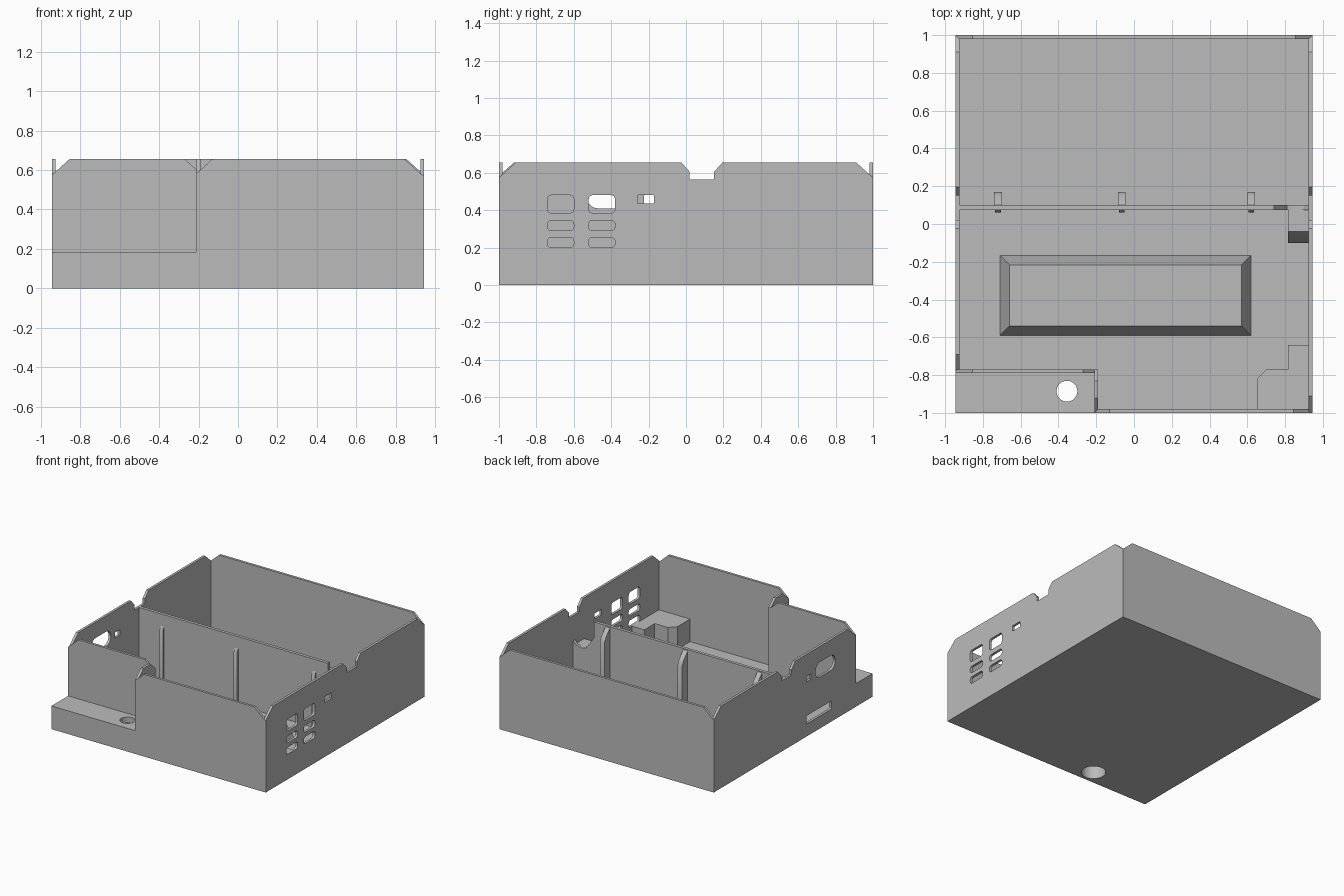
import bpy, bmesh
from math import cos, sin, pi, radians

cube = bpy.data.objects.get("Cube")
if cube:
    bpy.data.objects.remove(cube, do_unlink=True)

grey = bpy.data.materials.new("plain_grey")
grey.use_nodes = True
grey.diffuse_color = (0.5, 0.5, 0.5, 1)
grey.node_tree.nodes["Principled BSDF"].inputs["Base Color"].default_value = (0.5, 0.5, 0.5, 1)

W, D, H, T = 0.945, 1.0, 0.655, 0.02    # half width, half depth, height, wall
STEP_X, STEP_Y, STEP_Z = -0.21, -0.79, 0.185
ROT = {"x": (pi / 2, 0, pi / 2), "y": (pi / 2, 0, 0), "z": (0, 0, 0)}


def finish(name, bm):
    bmesh.ops.remove_doubles(bm, verts=bm.verts, dist=0.0001)
    bmesh.ops.recalc_face_normals(bm, faces=bm.faces)
    mesh = bpy.data.meshes.new(name)
    bm.to_mesh(mesh)
    bm.free()
    mesh.materials.append(grey)
    ob = bpy.data.objects.new(name, mesh)
    bpy.context.collection.objects.link(ob)
    bpy.ops.object.select_all(action="DESELECT")
    ob.select_set(True)
    bpy.context.view_layer.objects.active = ob
    bpy.ops.object.shade_smooth_by_angle(angle=radians(30))
    return ob


def plate(name, axis, lo, hi, outline, holes=()):
    """Flat outline with holes, extruded from lo to hi along an axis."""
    curve = bpy.data.curves.new(name + "_curve", "CURVE")
    curve.dimensions = "2D"
    curve.fill_mode = "BOTH"
    curve.extrude = (hi - lo) / 2
    for loop in [outline, *holes]:
        s = curve.splines.new("POLY")
        s.points.add(len(loop) - 1)
        for p, (u, v) in zip(s.points, loop):
            p.co = (u, v, 0, 1)
        s.use_cyclic_u = True
    tmp = bpy.data.objects.new(name + "_tmp", curve)
    bpy.context.collection.objects.link(tmp)
    tmp.rotation_euler = ROT[axis]
    tmp.location["xyz".index(axis)] = (lo + hi) / 2
    bpy.context.view_layer.update()
    ev = tmp.evaluated_get(bpy.context.evaluated_depsgraph_get())
    mesh = bpy.data.meshes.new_from_object(ev)
    mesh.transform(tmp.matrix_world)
    bm = bmesh.new()
    bm.from_mesh(mesh)
    bpy.data.objects.remove(tmp, do_unlink=True)
    bpy.data.curves.remove(curve)
    bpy.data.meshes.remove(mesh)
    return finish(name, bm)


def slot(u0, u1, v0, v1, r=0.02, n=6):
    """Rounded rectangle."""
    pts = []
    for k, (u, v) in enumerate([(u1 - r, v1 - r), (u0 + r, v1 - r),
                                (u0 + r, v0 + r), (u1 - r, v0 + r)]):
        for i in range(n + 1):
            a = (k + i / n) * pi / 2
            pts.append((u + r * cos(a), v + r * sin(a)))
    return pts


def circle(u, v, r, n=40):
    return [(u + r * cos(2 * pi * i / n), v + r * sin(2 * pi * i / n)) for i in range(n)]


def rect(u0, u1, v0, v1):
    return [(u0, v0), (u1, v0), (u1, v1), (u0, v1)]


def wall(a, b, cut_a=0.09, cut_b=0.09, notch=False):
    """Wall outline with chamfered top ends and an optional cable notch."""
    pts = [(a, 0), (b, 0), (b, H - 0.9 * cut_b), (b - cut_b, H)]
    if notch:
        pts += [(0.195, H), (0.15, 0.605), (0.15, 0.565),
                (0.02, 0.565), (0.02, 0.605), (-0.025, H)]
    return pts + [(a + cut_a, H), (a, H - 0.9 * cut_a)]


# Floor and the solid mounting step with its counterbored screw hole
plate("floor", "z", 0, T, [(-W, STEP_Y), (STEP_X, STEP_Y), (STEP_X, -D), (W, -D), (W, D), (-W, D)])
step = rect(-W, STEP_X, -D, STEP_Y)
plate("step_lower", "z", 0, 0.14, step, [circle(-0.355, -0.885, 0.09)])
plate("step_upper", "z", 0.14, STEP_Z, step, [circle(-0.355, -0.885, 0.055)])

# Outer walls
plate("back_wall", "y", D - T, D, wall(-W, W))
plate("front_wall", "y", -D, -D + T, wall(STEP_X, W, 0.08, 0.1))
plate("step_back_wall", "y", STEP_Y, STEP_Y + T, wall(-W, STEP_X + T, 0.09, 0.08))
plate("step_side_wall", "x", STEP_X, STEP_X + T, wall(-D, STEP_Y + T, 0.08, 0.06))

vents = [slot(y, y + 0.14, z0, z1)
         for y in (-0.74, -0.52)
         for z0, z1 in ((0.385, 0.48), (0.29, 0.345), (0.2, 0.255))]
vents.append(slot(-0.26, -0.17, 0.435, 0.48, 0.004))
plate("vented_wall", "x", W - T, W, wall(-D, D, 0.09, 0.09, True), vents)

ports = [slot(-0.53, -0.28, 0.41, 0.53, 0.059),
         slot(-0.225, -0.165, 0.435, 0.48, 0.004),
         slot(-0.48, -0.165, 0.1, 0.165, 0.008)]
plate("port_wall", "x", -W, -W + T, wall(STEP_Y, D, 0.1, 0.09, True), ports)

# Divider with a cable cutout at one end
plate("divider", "y", 0.075, 0.1,
      [(1 - W - 0.985, 0), (0.93, 0), (0.93, 0.37), (0.9, 0.34), (0.85, 0.33),
       (0.81, 0.34), (0.74, 0.44), (0.74, 0.565), (-0.93, 0.565)])

# Ribs on both sides of the divider
for i, x in enumerate((-0.72, -0.065, 0.62)):
    plate(f"back_rib_{i + 1}", "x", x - 0.02, x + 0.02,
          [(0.09, T), (0.17, T), (0.17, 0.46), (0.15, 0.5), (0.1, 0.555), (0.09, 0.555)])
    plate(f"front_rib_{i + 1}", "x", x - 0.015, x + 0.015,
          [(0.06, T), (0.08, T), (0.08, 0.48), (0.06, 0.44)])

# Ramp that carries the cable down from the cutout
plate("cable_ramp", "x", 0.815, 0.93,
      [(-0.1, T), (0.08, T), (0.08, 0.33), (-0.04, 0.33), (-0.1, 0.2)])

# Corner block under the vents
plate("corner_block", "z", T, 0.2,
      [(0.65, -0.99), (0.935, -0.99), (0.935, -0.64), (0.815, -0.64),
       (0.815, -0.77), (0.7, -0.77), (0.65, -0.82)])

# Raised plinth with sloping sides
bm = bmesh.new()
bmesh.ops.create_cube(bm, size=1)
for v in bm.verts:
    inset = 0.05 if v.co.z > 0 else 0
    v.co = (-0.045 + (1 if v.co.x > 0 else -1) * (0.665 - inset),
            -0.378 + (1 if v.co.y > 0 else -1) * (0.212 - inset),
            0.16 if v.co.z > 0 else T)
finish("plinth", bm)
